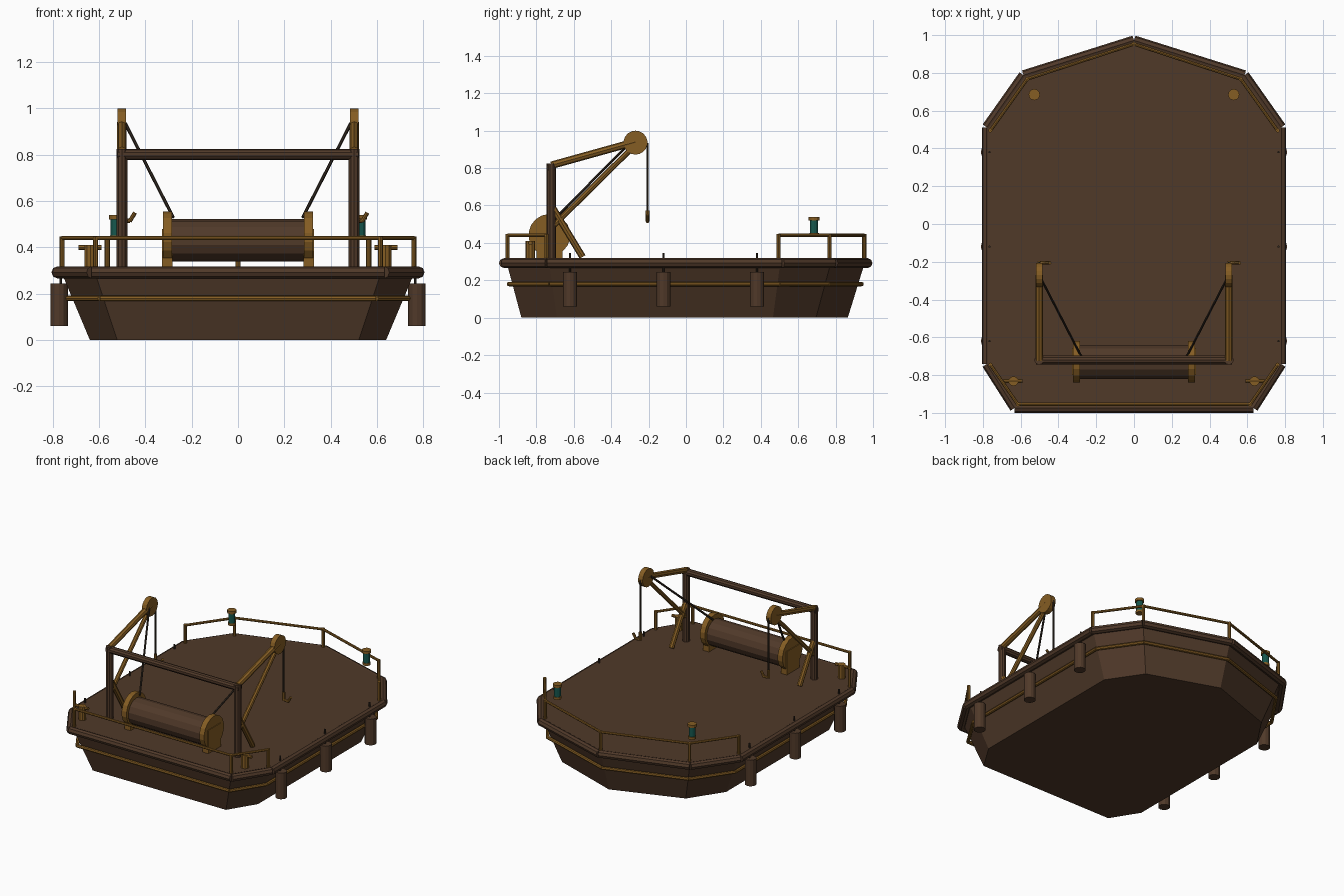
import bpy, bmesh, math
from mathutils import Vector

if "Cube" in bpy.data.objects:
    bpy.data.objects.remove(bpy.data.objects["Cube"])


def mat(name, r, g, b):
    m = bpy.data.materials.new(name)
    m.diffuse_color = (r, g, b, 1)
    m.use_nodes = True
    m.node_tree.nodes["Principled BSDF"].inputs["Base Color"].default_value = m.diffuse_color
    return m


BROWN = mat("dark brown", 0.080, 0.041, 0.022)
GOLD = mat("old gold", 0.235, 0.110, 0.017)
TEAL = mat("deep teal", 0.008, 0.095, 0.075)
CABLE = mat("cable dark", 0.030, 0.021, 0.014)


def finish(bm, name, material):
    bmesh.ops.recalc_face_normals(bm, faces=bm.faces[:])
    me = bpy.data.meshes.new(name)
    bm.to_mesh(me)
    bm.free()
    me.materials.append(material)
    ob = bpy.data.objects.new(name, me)
    bpy.context.collection.objects.link(ob)
    return ob


def rod(name, a, b, r, material, sides=8):
    """Straight capped cylinder from a to b."""
    a, b = Vector(a), Vector(b)
    d = b - a
    bm = bmesh.new()
    bmesh.ops.create_cone(bm, cap_ends=True, segments=sides, radius1=r, radius2=r, depth=d.length)
    ob = finish(bm, name, material)
    ob.rotation_euler = d.to_track_quat('Z', 'Y').to_euler()
    ob.location = (a + b) / 2
    return ob


def box(name, centre, size, material):
    bm = bmesh.new()
    bmesh.ops.create_cube(bm, size=1)
    for v in bm.verts:
        v.co = Vector([v.co[i] * size[i] + centre[i] for i in range(3)])
    return finish(bm, name, material)


def loop(half):
    """Mirror a half outline (bow to stern) into a closed outline."""
    return half + [(-x, y) for x, y in reversed(half) if x > 0]


def run(name, pts, z, r, material, closed=False):
    n = len(pts)
    for i in range(n if closed else n - 1):
        rod(name, (*pts[i], z), (*pts[(i + 1) % n], z), r, material)


DECK = 0.315
TOP = loop([(0, 0.972), (0.585, 0.788), (0.78, 0.512), (0.78, -0.742), (0.632, -0.974)])
BOTTOM = loop([(0, 0.865), (0.485, 0.695), (0.64, 0.465), (0.64, -0.69), (0.522, -0.88)])

# Hull: tapered faceted body with flat deck
bm = bmesh.new()
low = [bm.verts.new((x, y, 0)) for x, y in BOTTOM]
high = [bm.verts.new((x * 0.99, y * 0.99, DECK)) for x, y in TOP]
bm.faces.new(low)
bm.faces.new(high)
for i in range(len(low)):
    j = (i + 1) % len(low)
    bm.faces.new((low[i], low[j], high[j], high[i]))
finish(bm, "hull", BROWN)

# Rub rail of separate straight lengths, and the thin gold strake
run("rub_rail", TOP, 0.292, 0.026, BROWN, True)
t = 0.18 / DECK
STRAKE = [((a + (c - a) * t) * 1.02, (b + (d - b) * t) * 1.014)
          for (a, b), (c, d) in zip(BOTTOM, TOP)]
run("strake", STRAKE, 0.18, 0.012, GOLD, True)

# Hand rails at bow and stern
BOW = [(0.76, 0.495), (0.565, 0.768), (0, 0.953), (-0.565, 0.768), (-0.76, 0.495)]
STERN = [(0.76, -0.745), (0.615, -0.955), (-0.615, -0.955), (-0.76, -0.745)]
for name, pts in (("bow_rail", BOW), ("stern_rail", STERN)):
    run(name, pts, 0.44, 0.009, GOLD)
    for x, y in pts:
        rod(name + "_post", (x, y, DECK - 0.01), (x, y, 0.447), 0.011, GOLD)

for s in (-1, 1):
    # Fenders hung on short lines
    for y in (-0.62, -0.12, 0.38):
        rod("fender", (s * 0.773, y, 0.06), (s * 0.773, y, 0.245), 0.038, BROWN, 12)
        rod("fender_line", (s * 0.765, y, 0.24), (s * 0.765, y, 0.347), 0.006, CABLE, 6)

    # Bow lamps
    x, y = s * 0.528, 0.685
    rod("lamp_base", (x, y, 0.435), (x, y, 0.452), 0.026, GOLD, 12)
    rod("lamp_glass", (x, y, 0.45), (x, y, 0.522), 0.022, TEAL, 12)
    rod("lamp_cap", (x, y, 0.52), (x, y, 0.539), 0.03, GOLD, 12)

    # Gantry leg, brace, boom and sheave
    x, y = s * 0.502, -0.72
    rod("gantry_leg", (x, y, DECK - 0.01), (x, y, 0.825), 0.025, BROWN, 10)
    rod("leg_brace", (x, y, 0.60), (x, -0.553, 0.325), 0.018, GOLD)
    rod("boom", (x, y, 0.815), (x, -0.27, 0.94), 0.02, GOLD)
    rod("boom_strut", (x, y, 0.48), (x, -0.27, 0.925), 0.015, GOLD)
    rod("sheave", (x - 0.018, -0.27, 0.936), (x + 0.018, -0.27, 0.936), 0.064, GOLD, 18)

    # Cables and hook; both hook tips point the same way
    rod("winch_cable", (x, -0.27, 0.965), (s * 0.28, -0.70, 0.53), 0.007, CABLE, 6)
    rod("hoist_cable", (x, -0.206, 0.935), (x, -0.206, 0.56), 0.006, CABLE, 6)
    rod("hook_shank", (x, -0.206, 0.515), (x, -0.206, 0.572), 0.011, GOLD)
    rod("hook_bend", (x, -0.206, 0.518), (x + 0.036, -0.206, 0.514), 0.009, GOLD)
    rod("hook_tip", (x + 0.034, -0.206, 0.512), (x + 0.057, -0.206, 0.55), 0.009, GOLD)

    # Winch flange and pedestal
    rod("winch_flange", (s * 0.285, -0.73, 0.442), (s * 0.323, -0.73, 0.442), 0.112, GOLD, 18)
    box("winch_pedestal", (s * 0.305, -0.73, 0.395), (0.046, 0.14, 0.17), GOLD)

    # Stern mooring bitt
    rod("bitt_post", (s * 0.638, -0.832, DECK - 0.01), (s * 0.638, -0.832, 0.41), 0.026, GOLD, 10)
    rod("bitt_bar", (s * 0.59, -0.832, 0.40), (s * 0.69, -0.832, 0.40), 0.011, GOLD)

# Gantry cross beam and winch drum
rod("gantry_beam", (-0.52, -0.72, 0.802), (0.52, -0.72, 0.802), 0.024, BROWN, 10)
rod("winch_drum", (-0.29, -0.73, 0.43), (0.29, -0.73, 0.43), 0.092, BROWN, 14)
